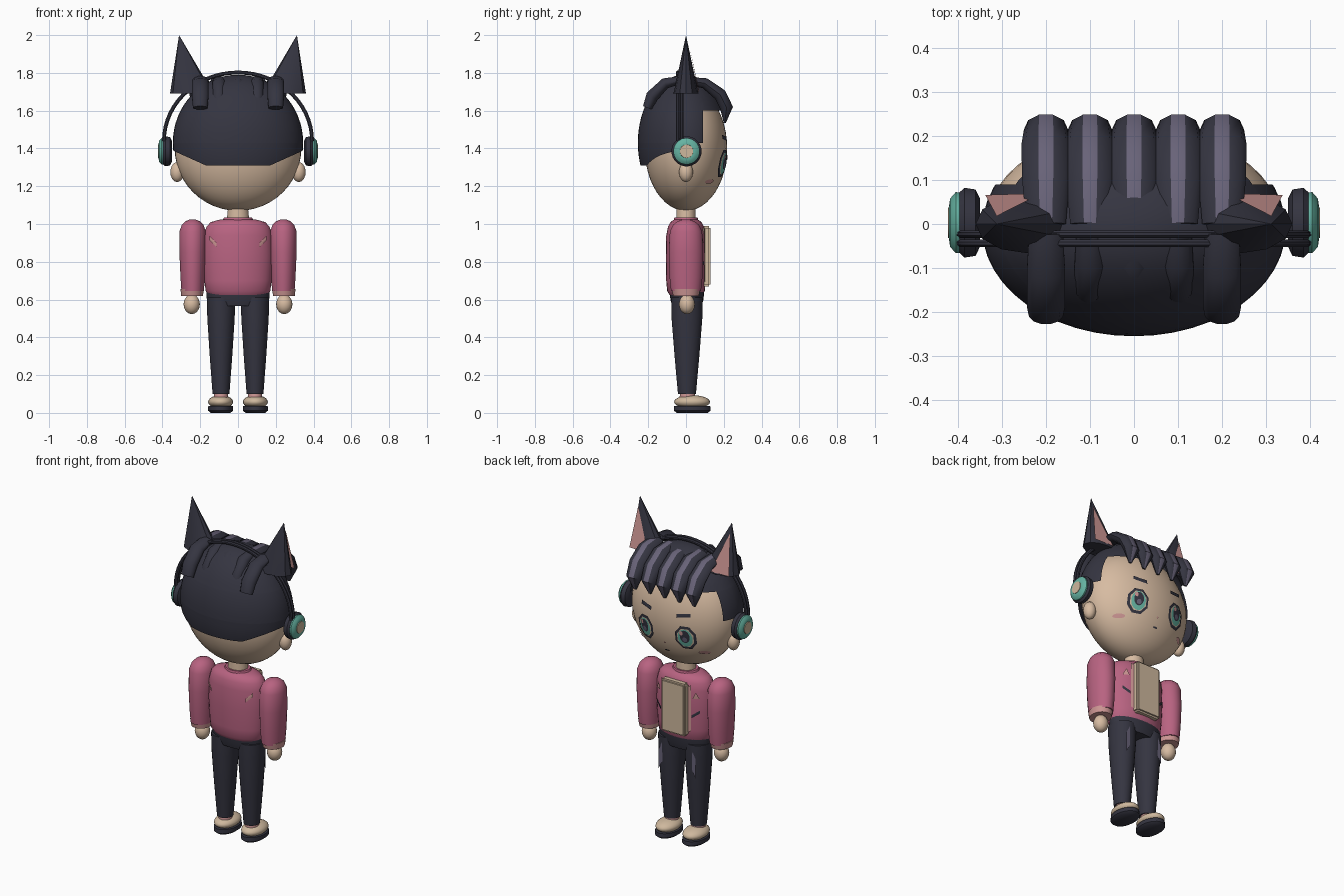
import bpy, bmesh
from math import pi, sin, cos, sqrt, radians
from mathutils import Vector, Matrix

if "Cube" in bpy.data.objects:
    bpy.data.objects.remove(bpy.data.objects["Cube"])


def material(name, r, g, b):
    m = bpy.data.materials.new(name)
    m.diffuse_color = (r, g, b, 1)
    m.use_nodes = True
    node = m.node_tree.nodes["Principled BSDF"]
    node.inputs["Base Color"].default_value = (r, g, b, 1)
    node.inputs["Roughness"].default_value = 0.8
    return m


navy = material("dark navy", 0.035, 0.035, 0.052)
violet = material("grey violet", 0.14, 0.125, 0.19)
rose = material("rose", 0.48, 0.125, 0.22)
pink = material("pale pink", 0.6, 0.3, 0.29)
skin = material("skin", 0.68, 0.5, 0.36)
cream = material("cream", 0.62, 0.48, 0.34)
teal = material("teal", 0.13, 0.45, 0.36)


def finish(name, bm, mats, angle=40, fix=True):
    if fix:
        bmesh.ops.recalc_face_normals(bm, faces=bm.faces)
    me = bpy.data.meshes.new(name)
    bm.to_mesh(me)
    bm.free()
    for m in mats:
        me.materials.append(m)
    ob = bpy.data.objects.new(name, me)
    bpy.context.collection.objects.link(ob)
    bpy.ops.object.select_all(action='DESELECT')
    ob.select_set(True)
    bpy.context.view_layer.objects.active = ob
    bpy.ops.object.shade_smooth_by_angle(angle=radians(angle))
    return ob


def sweep(name, path, radii, mats, u=(1, 0, 0), n=24, stripe=False):
    """Elliptical rings along a path, capped at both ends."""
    bm = bmesh.new()
    u = Vector(u)
    pts = [Vector(p) for p in path]
    rings = []
    for i, p in enumerate(pts):
        t = (pts[min(i + 1, len(pts) - 1)] - pts[max(i - 1, 0)]).normalized()
        v = t.cross(u).normalized()
        a, b = radii[i]
        angles = [-pi / 2 + (k - 0.5) * 2 * pi / n for k in range(n)]
        rings.append([bm.verts.new(p + u * a * cos(w) + v * b * sin(w)) for w in angles])
    for r, q in zip(rings, rings[1:]):
        for k in range(n):
            f = bm.faces.new((r[k], r[(k + 1) % n], q[(k + 1) % n], q[k]))
            f.material_index = int(stripe and k == 0)
    bm.faces.new(rings[0])
    bm.faces.new(rings[-1])
    return finish(name, bm, mats)


def column(name, x, y, rows, mats, n=24):
    """Vertical form from rows of (z, x radius, y radius)."""
    return sweep(name, [(x, y, z) for z, a, b in rows], [(a, b) for z, a, b in rows], mats, n=n)


def ball(name, centre, size, mat, seg=32):
    bm = bmesh.new()
    bmesh.ops.create_uvsphere(bm, u_segments=seg, v_segments=seg // 2, radius=1,
                              matrix=Matrix.Translation(centre) @ Matrix.Diagonal((*size, 1)))
    return finish(name, bm, [mat])


def patch(name, outline, surface, mat, lift=0.006, side=1):
    """Thin painted shape laid over a curved surface."""
    bm = bmesh.new()
    cx = sum(p[0] for p in outline) / len(outline)
    cz = sum(p[1] for p in outline) / len(outline)

    def put(x, z):
        return bm.verts.new((x, side * (surface(x, z) + lift), z))
    mid = put(cx, cz)
    inner = [put((x + cx) / 2, (z + cz) / 2) for x, z in outline]
    outer = [put(x, z) for x, z in outline]
    n = len(outline)
    for i in range(n):
        j = (i + 1) % n
        bm.faces.new((mid, inner[i], inner[j]))
        bm.faces.new((inner[i], outer[i], outer[j], inner[j]))
    for f in bm.faces:
        f.normal_update()
        if f.normal.y * side < 0:
            f.normal_flip()
    return finish(name, bm, [mat], fix=False)


def oval(x, z, a, b, n=16):
    return [(x + a * cos(2 * pi * (k + .5) / n), z + b * sin(2 * pi * (k + .5) / n)) for k in range(n)]


def slash(x1, z1, x2, z2, w):
    return [(x1, z1 - w), (x2, z2 - w), (x2, z2 + w), (x1, z1 + w)]


def face_y(x, z):
    return 0.218 * sqrt(max(0.01, 1 - (x / .335) ** 2 - ((z - 1.4) / .33) ** 2))


def torso_y(x, z):
    return 0.107 * sqrt(max(0.01, 1 - (x / .187) ** 2))


# Head and neck
ball("head", (0, 0, 1.4), (.335, .218, .33), skin, 48)
column("neck", 0, 0, [(.98, .058, .052), (1.04, .058, .052), (1.12, .05, .05)], [skin])

# Hair shell, trimmed around the face and nape
bm = bmesh.new()
bmesh.ops.create_uvsphere(bm, u_segments=48, v_segments=32, radius=1,
                          matrix=Matrix.Translation((0, -.01, 1.43)) @ Matrix.Diagonal((.345, .245, .36, 1)))
for co, no in [((0, .09, 0), (0, 1, 0)), ((0, 0, 1.6), (0, 0, 1)), ((0, 0, 1.31), (0, 0, 1)),
               ((0, 0, 1.43), (0, 0, 1)), ((0, 0, 0), (0, 1, 0)),
               ((.17, 0, 1.31), (-.45, 0, 1)), ((-.17, 0, 1.31), (.45, 0, 1))]:
    bmesh.ops.bisect_plane(bm, geom=bm.verts[:] + bm.edges[:] + bm.faces[:], plane_co=co, plane_no=no)


def bare(f):
    c = f.calc_center_median()
    limit = max(1.31, 1.31 + .45 * (abs(c.x) - .17))
    if c.y > 0:
        limit = 1.6 if c.y > .09 else 1.43
    return c.z < limit


bmesh.ops.delete(bm, geom=[f for f in bm.faces if bare(f)], context='FACES')
finish("hair_shell", bm, [navy], fix=False)

# Fringe and swept back locks
fringe = [(.0, 1.76), (.10, 1.745), (.18, 1.685), (.215, 1.615), (.205, 1.535)]
swept = [(-.02, 1.765), (-.11, 1.745), (-.18, 1.675), (-.205, 1.615)]
for i in range(-2, 3):
    x = i * .1
    sweep(f"fringe_lock_{i + 3}", [(x, y, z) for y, z in fringe],
          [(.045, .02), (.054, .03), (.056, .036), (.05, .036), (.01, .006)], [navy, violet], n=10, stripe=True)
    k = 1 if abs(i) == 2 else .8
    sweep(f"back_lock_{i + 3}", [(x, y * k, z) for y, z in swept],
          [(.04 * k, .02), (.045 * k, .03), (.045 * k, .035), (.04 * k, .025)], [navy], n=12)

# Headphone band
arc = [radians(a) for a in range(0, 181, 6)]
for j, y in enumerate((-.023, -.044)):
    sweep(f"headphone_band_{j + 1}", [(.392 * cos(a), y, 1.44 + .362 * sin(a)) for a in arc],
          [(.0095, .011)] * len(arc), [navy], u=(0, 1, 0), n=8)

for s, tag in ((1, "left"), (-1, "right")):
    # Pointed ears with inner panels
    bm = bmesh.new()
    tip = bm.verts.new((s * .312, 0, 2))
    base = [bm.verts.new((s * .245 + .115 * cos(w), .066 * sin(w), 1.69))
            for w in [2 * pi * k / 12 for k in range(12)]]
    for k in range(12):
        bm.faces.new((base[k], base[(k + 1) % 12], tip))
    bm.faces.new(base)
    finish(tag + "_pointed_ear", bm, [navy], 25)
    bm = bmesh.new()
    bm.faces.new([bm.verts.new(p) for p in
                  ((s * .338, .066, 1.7), (s * .21, .07, 1.7), (s * .312, .018, 1.94))])
    bmesh.ops.solidify(bm, geom=bm.faces[:], thickness=.006)
    finish(tag + "_ear_inner", bm, [pink])
    ball(tag + "_ear", (s * .322, 0, 1.275), (.036, .037, .053), skin, 20)

    # Headphone cups
    for part, prof, mat in (("cup", [(.35, .055), (.36, .076), (.385, .08), (.396, .07)], navy),
                            ("cup_ring", [(.385, .068), (.405, .07), (.418, .055), (.42, .04)], teal),
                            ("cup_centre", [(.41, .037), (.423, .035)], cream)):
        sweep(f"{tag}_{part}", [(s * x, .003, 1.385) for x, r in prof],
              [(r, r) for x, r in prof], [mat], u=(0, 1, 0))

    # Eyes, brows and cheeks
    ex = s * .135
    patch(tag + "_eye_outline", oval(ex, 1.32, .064, .078, 8), face_y, navy, .007)
    patch(tag + "_eye_white", oval(ex, 1.32, .05, .062, 8), face_y, cream, .009)
    patch(tag + "_iris", oval(ex, 1.32, .042, .056), face_y, teal, .011)
    patch(tag + "_pupil", oval(ex, 1.33, .028, .04), face_y, navy, .013)
    patch(tag + "_pupil_glow", oval(ex, 1.312, .014, .015), face_y, violet, .015)
    patch(tag + "_eye_glint", oval(ex + .018, 1.352, .011, .014, 8), face_y, pink, .016)
    patch(tag + "_brow", slash(s * .085, 1.45, s * .165, 1.462, .011), face_y, navy, .007)
    patch(tag + "_cheek", oval(s * .215, 1.225, .028, .012), face_y, pink)

    # Sleeves, cuffs and hands
    column(tag + "_sleeve", s * .24, 0,
           [(1.025, .012, .015), (1.015, .038, .045), (.995, .058, .07), (.96, .071, .086), (.85, .071, .092),
            (.72, .065, .088), (.645, .06, .08)], [rose])
    column(tag + "_cuff", s * .243, 0, [(.655, .062, .076), (.618, .058, .068)], [pink])
    ball(tag + "_hand", (s * .245, .005, .575), (.043, .042, .052), skin, 20)

    # Trouser legs, socks and shoes
    column(tag + "_trouser_leg", s * .09, .005,
           [(.61, .076, .083), (.5, .073, .082), (.3, .06, .066), (.1, .045, .048)], [navy])
    patch(tag + "_trouser_streak", slash(s * .1, .52, s * .125, .47, .06), lambda x, z: .068, violet, .018)
    column(tag + "_sock", s * .09, .008, [(.12, .036, .038), (.06, .04, .045)], [pink])
    ball(tag + "_shoe", (s * .092, .032, .058), (.066, .095, .036), cream, 24)
    column(tag + "_sole", s * .092, .033, [(0, .052, .082), (.012, .067, .098), (.036, .066, .096)], [navy])

    # Jacket marks
    patch(tag + "_back_mark", slash(s * .115, .89, s * .15, .925, .012), torso_y, pink, side=-1)
    patch(tag + "_chest_mark", [(s * .11, .9), (s * .145, .9), (s * .125, .94)], torso_y, pink)
    patch(tag + "_pocket", slash(s * .105, .79, s * .145, .82, .009), torso_y, navy)
    patch(tag + "_lapel", slash(s * .08, .83, s * .1, .84, .14), torso_y, pink, .004)

# Nose and mouth
patch("nose", oval(0, 1.26, .006, .005, 8), face_y, pink)
patch("mouth", oval(0, 1.205, .016, .005, 8), face_y, navy)

# Jacket, collar and shirt front
column("jacket", 0, 0,
       [(.625, .155, .088), (.645, .172, .1), (.7, .178, .105), (.82, .185, .107), (.94, .181, .105),
        (.985, .168, .096), (1.01, .145, .083), (1.025, .09, .06)], [rose], 36)
column("collar", 0, 0, [(1.0, .092, .07), (1.035, .074, .062), (1.035, .06, .054)], [rose])
bm = bmesh.new()
bmesh.ops.create_cube(bm, size=1, matrix=Matrix.Translation((0, .108, .83)) @ Matrix.Diagonal((.165, .045, .32, 1)))
bmesh.ops.bevel(bm, geom=bm.edges[:], offset=.01, segments=2, affect='EDGES')
finish("shirt_front", bm, [cream])

# Trouser hips
column("trouser_hips", 0, .005, [(.565, .15, .078), (.6, .166, .088), (.645, .168, .092)], [navy], 32)
